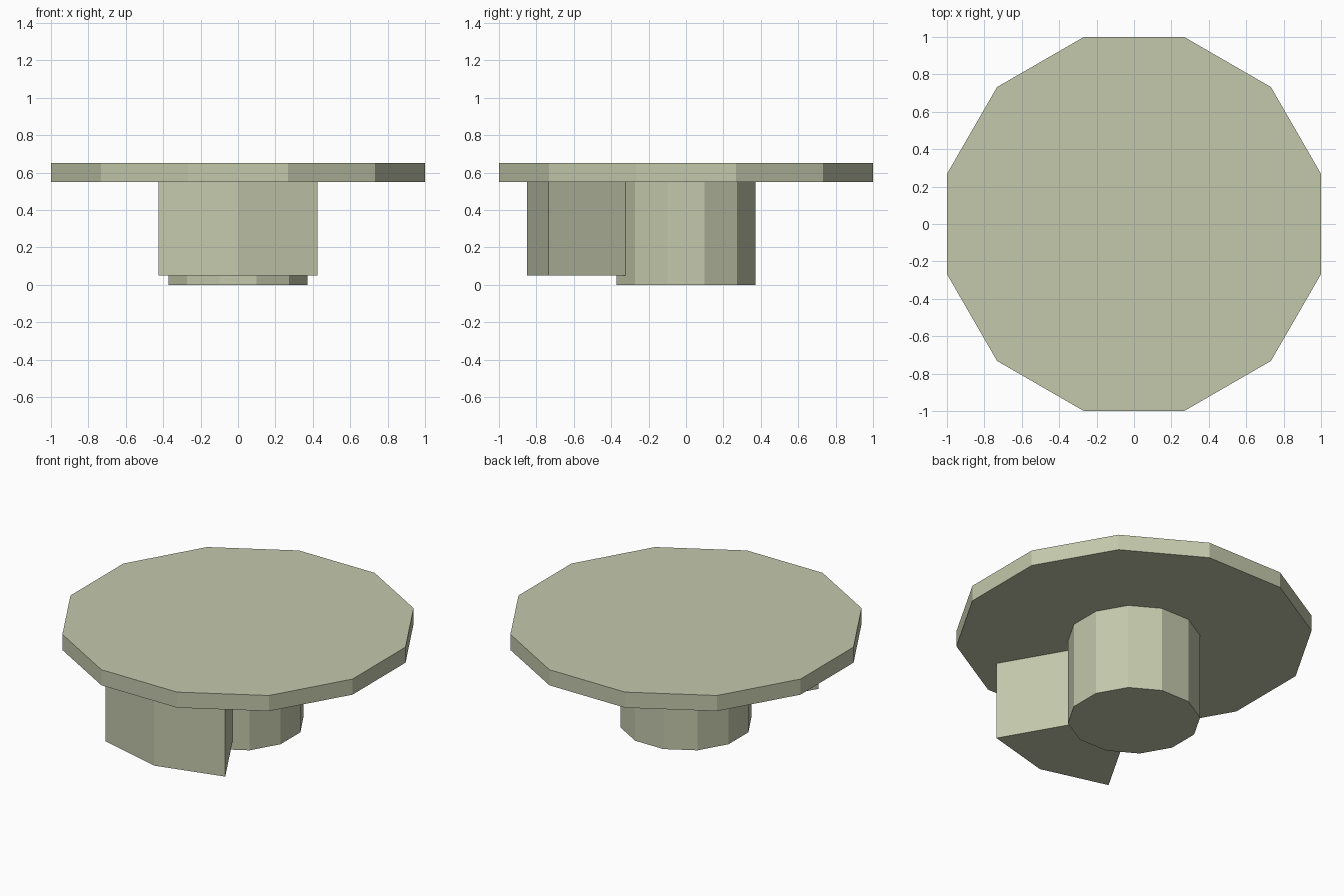
import bpy, bmesh
from math import cos, sin, radians

if "Cube" in bpy.data.objects:
    bpy.data.objects.remove(bpy.data.objects["Cube"])

mat = bpy.data.materials.new("sage_paint")
mat.diffuse_color = (0.55, 0.58, 0.41, 1)
mat.use_nodes = True
mat.node_tree.nodes["Principled BSDF"].inputs["Base Color"].default_value = mat.diffuse_color


def polar(radius, angles):
    return [(radius * cos(radians(a)), radius * sin(radians(a))) for a in angles]


def prism(name, outline, z0, z1):
    """Extrude a counter-clockwise outline from z0 up to z1."""
    bm = bmesh.new()
    base = bm.faces.new([bm.verts.new((x, y, z0)) for x, y in outline])
    top = bmesh.ops.extrude_face_region(bm, geom=[base], use_keep_orig=True)
    verts = [v for v in top["geom"] if isinstance(v, bmesh.types.BMVert)]
    bmesh.ops.translate(bm, verts=verts, vec=(0, 0, z1 - z0))
    bmesh.ops.recalc_face_normals(bm, faces=bm.faces)
    mesh = bpy.data.meshes.new(name)
    bm.to_mesh(mesh)
    bm.free()
    mesh.materials.append(mat)
    obj = bpy.data.objects.new(name, mesh)
    bpy.context.collection.objects.link(obj)
    return obj


# Twelve-sided parts have flats facing the axes
ring = [15 + 30 * i for i in range(12)]
flat = cos(radians(15))

# Central pedestal and wide top
prism("pedestal", polar(0.372 / flat, ring), 0.0, 0.55)
prism("top_plate", polar(1 / flat, ring), 0.55, 0.65)

# Single wedge block at the front, against the pedestal
arc = [-120, -90, -60]
prism("front_wedge", polar(0.85, arc) + polar(0.374, arc[::-1]), 0.05, 0.55)
